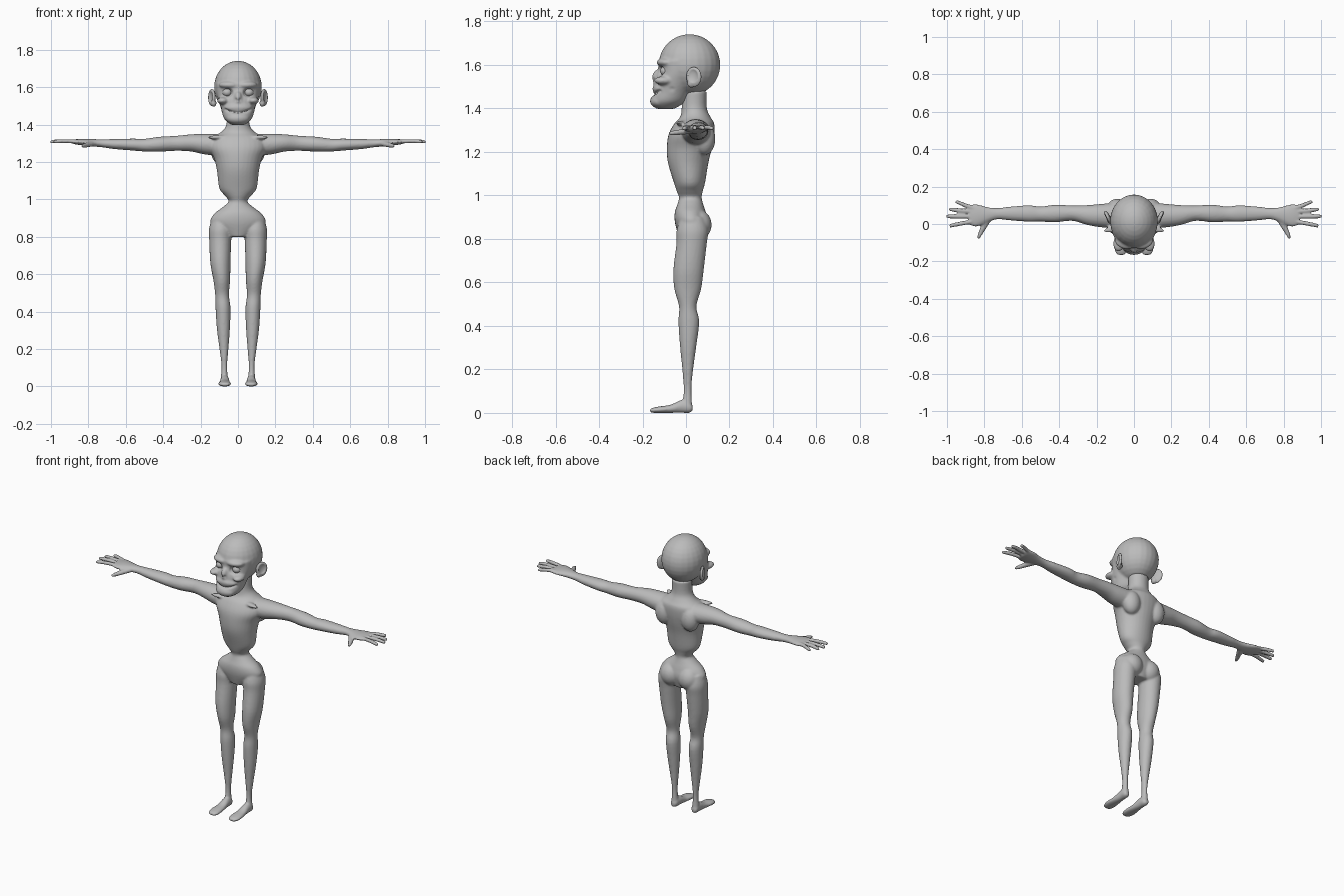
import bpy, bmesh, math
from mathutils import Vector, Matrix

if "Cube" in bpy.data.objects:
    bpy.data.objects.remove(bpy.data.objects["Cube"])

UNIT = 0.01  # all part sizes below are in hundredths
SIDES = (1, -1)

grey = bpy.data.materials.new("plain grey")
grey.use_nodes = True
colour = (0.5, 0.5, 0.5, 1)
grey.diffuse_color = colour
grey.node_tree.nodes["Principled BSDF"].inputs["Base Color"].default_value = colour


def ball(bm, centre, radii, turn=0.0, side=1):
    """Ellipsoid, turned about z, optionally on the mirrored side."""
    x, y, z = centre
    place = Matrix.Translation(Vector((x * side, y, z)) * UNIT)
    spin = Matrix.Rotation(turn * side, 4, "Z")
    size = Matrix.Diagonal((*[r * UNIT for r in radii], 1))
    bmesh.ops.create_uvsphere(bm, u_segments=24, v_segments=16, radius=1,
                              matrix=place @ spin @ size)


def smooth_path(keys, steps=4):
    """Catmull-Rom interpolation through section tuples."""
    keys = [Vector(k) for k in keys]
    padded = [keys[0]] + keys + [keys[-1]]
    out = []
    for a, b, c, d in zip(padded, padded[1:], padded[2:], padded[3:]):
        for i in range(steps):
            t = i / steps
            out.append(b + (c - a) * (t / 2)
                       + (a * 2 - b * 5 + c * 4 - d) * (t * t / 2)
                       + (b * 3 - a - c * 3 + d) * (t ** 3 / 2))
    return out + [keys[-1]]


def loft(bm, axis, sections, side=1, count=24):
    """Elliptical sections (x, y, z, radius, radius) set square to an axis."""
    u, v = {"x": (1, 2), "y": (0, 2), "z": (0, 1)}[axis]
    rings = []
    for s in smooth_path(sections):
        ring = []
        for i in range(count):
            a = math.tau * i / count
            p = Vector(s[:3])
            p[u] += s[3] * math.cos(a)
            p[v] += s[4] * math.sin(a)
            p.x *= side
            ring.append(bm.verts.new(p * UNIT))
        rings.append(ring)
    faces = [bm.faces.new(rings[0]), bm.faces.new(rings[-1][::-1])]
    for low, high in zip(rings, rings[1:]):
        for i in range(count):
            j = (i + 1) % count
            faces.append(bm.faces.new((low[i], high[i], high[j], low[j])))
    bmesh.ops.recalc_face_normals(bm, faces=faces)


def make(name, bm):
    mesh = bpy.data.meshes.new(name)
    bm.to_mesh(mesh)
    bm.free()
    mesh.materials.append(grey)
    ob = bpy.data.objects.new(name, mesh)
    bpy.context.collection.objects.link(ob)
    return ob


def fuse(ob, voxel):
    mod = ob.modifiers.new("fuse", "REMESH")
    mod.mode = "VOXEL"
    mod.voxel_size = voxel


def finish(ob, rounds=0):
    """Relax, bake the modifiers and shade smooth."""
    if rounds:
        mod = ob.modifiers.new("relax", "SMOOTH")
        mod.factor = 0.5
        mod.iterations = rounds
    bpy.ops.object.select_all(action="DESELECT")
    ob.select_set(True)
    bpy.context.view_layer.objects.active = ob
    bpy.ops.object.convert(target="MESH")
    bpy.ops.object.shade_smooth()


# Torso: crotch, hips, pinched waist, rib cage, shoulders, neck
body = bmesh.new()
torso = [(80, 2.5, 6, 5.5), (87, 2.5, 14.5, 7.5), (92, 2, 13, 7.2),
         (96, 2, 8, 5.9), (99, 2, 5, 5.2), (102, 1.7, 7, 6),
         (106, 1.6, 10, 7.2), (115, 1, 11.2, 9.3), (122, 1.6, 12.8, 10.4),
         (128, 2.5, 15.5, 10.5), (133, 3.8, 14, 9.2), (136, 4.3, 9, 7),
         (140, 3.8, 6.2, 5.8), (148, 4, 6, 5.6)]
loft(body, "z", [(0, y, z, rx, ry) for z, y, rx, ry in torso], count=32)

arm = [(9, 4.5, 129, 7, 6), (18, 4.5, 129.6, 6.2, 5.5),
       (25, 4.8, 130.2, 5.3, 4.6), (33, 5.8, 130, 4.1, 4),
       (42, 5.6, 129.5, 4.7, 4), (50, 5.3, 129, 4, 3.4),
       (56, 5.6, 129.3, 4.4, 3.2), (66, 5.6, 129.6, 3.7, 2.7),
       (73, 5.5, 130, 3, 2.1), (78, 5, 130.3, 4, 2),
       (84, 4.6, 130.7, 6, 1.7), (88, 4.9, 130.8, 5.4, 1.2)]
# Finger roots and tips: little, ring, middle, index
fingers = [(84, 8, 95.5, 11.7), (86, 6.5, 99, 7.8),
           (86, 4, 100.3, 4.1), (85, 1.5, 98.8, -0.8)]
leg = [(9, 3, 90, 5, 5.5), (9.3, 3, 84, 6.2, 7.3), (9.5, 2.6, 78, 5.9, 7),
       (9.4, 1.2, 66, 5.4, 7), (8.7, 0.8, 57, 4.5, 6.2),
       (8.5, 0.8, 49, 3.7, 4), (8, 1.3, 42, 4, 4.8), (7.8, 1, 31, 3.5, 3.8),
       (7.5, 0.8, 20, 2.4, 2.5), (7.3, 0.7, 11, 1.5, 1.8),
       (7.3, 0.6, 4, 2, 2.2)]
foot = [(7.3, 3, 2.2, 1.3, 1.4), (7.2, 1.5, 2.6, 2.2, 2.6),
        (7.1, -2, 3, 2.4, 3), (7.1, -7, 1.9, 2.9, 1.9),
        (7.1, -12, 1.5, 3.5, 1.5), (7, -15, 1.2, 3, 1.2),
        (6.9, -16.6, 1, 1.8, 0.7)]
for s in SIDES:
    loft(body, "x", arm, s)
    for x0, y0, x1, y1 in fingers:
        xm, ym = (x0 + x1) / 2, (y0 + y1) / 2
        loft(body, "x", [(x0, y0, 130.8, 1.2, 1.1), (xm, ym, 131.2, 1.2, 1.1),
                         (x1 - 1, y1, 130.9, 1.1, 1), (x1, y1, 130.7, 0.6, 0.6)],
             s, 12)
    # Thumb
    loft(body, "y", [(77, 4, 130, 2, 1.5), (80, -1, 129.3, 1.9, 1.4),
                     (82.5, -6, 128.7, 1.2, 1.1), (83.2, -8, 128.6, 0.6, 0.6)],
         s, 12)
    loft(body, "z", leg, s)
    loft(body, "y", foot, s)
    # Buttock, shoulder blade, collar bone
    ball(body, (6.3, 5.5, 86.5), (6.5, 6.3, 7), side=s)
    ball(body, (9, 8.5, 126), (5.5, 5, 7.5), side=s)
    ball(body, (8.5, -1.8, 133.2), (8, 2, 1.2), -0.25, s)
skin = make("body", body)
fuse(skin, 0.006)
finish(skin, 5)

# Head: cranium, jaw, chin, muzzle, nose stub, brows and cheekbones
skull = bmesh.new()
ball(skull, (0, 1.6, 160), (12.8, 14.2, 14.1))
face = [(139.8, -9.5, 3.5, 4), (143, -8.3, 7.3, 8), (148, -6.2, 9, 8.6),
        (153, -4.5, 10.5, 9.6), (157, -3, 11.5, 9.8), (162, -2, 12, 10.8)]
loft(skull, "z", [(0, y, z, rx, ry) for z, y, rx, ry in face], count=32)
ball(skull, (0, -12.3, 143.3), (6.2, 4.3, 3.3))
ball(skull, (0, -10.5, 149), (7.8, 5, 3))
ball(skull, (0, -12.5, 154), (2.2, 3.2, 4))
hollows = bmesh.new()
for s in SIDES:
    ball(skull, (5, -9.8, 161.2), (5.4, 3.5, 2), 0.3, s)
    ball(skull, (7.8, -10, 152.8), (3.3, 4.8, 2), 0.2, s)
    # Eye sockets, nostril pits and sunken cheeks
    ball(hollows, (5.8, -13.5, 157.2), (3.4, 4, 2.7), side=s)
    ball(hollows, (1.2, -16, 153), (0.9, 2.2, 1.6), side=s)
    ball(hollows, (11.3, -7.5, 148.3), (2.5, 4, 2.6), 0.2, s)
# Wide grinning mouth
for i in range(-7, 8):
    ball(hollows, (i, -15.4 + i * i * 0.06, 146.4 + i * i * 0.035), (1, 1.6, 0.7))
cutter = make("face_hollows_cutter", hollows)
fuse(cutter, 0.004)
finish(cutter)
cutter.hide_render = True

head = make("head", skull)
fuse(head, 0.006)
cut = head.modifiers.new("hollows", "BOOLEAN")
cut.operation = "DIFFERENCE"
cut.object = cutter
cut.solver = "EXACT"
fuse(head, 0.005)
finish(head, 5)
bpy.data.objects.remove(cutter)

# Eyes and cupped ears flaring out at the back
for s, label in zip(SIDES, ("left", "right")):
    eye = bmesh.new()
    ball(eye, (5.8, -9.3, 157.2), (2.6, 2.6, 2.3), side=s)
    finish(make(label + "_eye", eye))

    shell = bmesh.new()
    ball(shell, (14, 3.6, 154.5), (1.3, 3.9, 4.7), -0.42, s)
    ball(shell, (13, 2.5, 151.5), (1.5, 2, 2), side=s)
    bowl = bmesh.new()
    ball(bowl, (15.3, 3, 155), (1.3, 2.7, 3.4), -0.42, s)
    scoop = make("ear_cutter", bowl)
    scoop.hide_render = True
    ear = make(label + "_ear", shell)
    fuse(ear, 0.004)
    cut = ear.modifiers.new("bowl", "BOOLEAN")
    cut.operation = "DIFFERENCE"
    cut.object = scoop
    cut.solver = "EXACT"
    fuse(ear, 0.003)
    finish(ear, 4)
    bpy.data.objects.remove(scoop)
